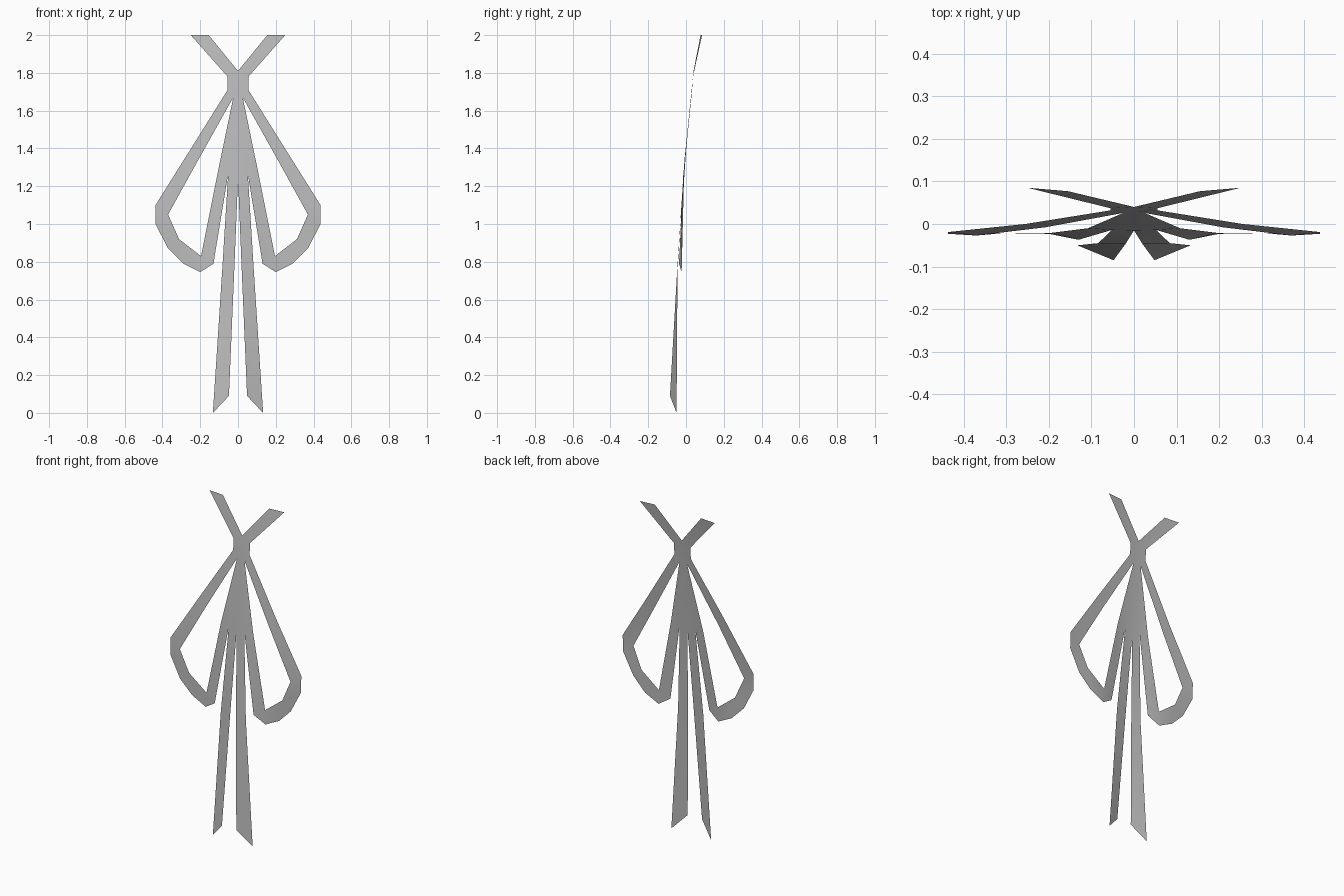
import bpy

cube = bpy.data.objects.get("Cube")
if cube:
    bpy.data.objects.remove(cube, do_unlink=True)

ribbon_grey = bpy.data.materials.new("ribbon_grey")
ribbon_grey.use_nodes = True
colour = (0.5, 0.5, 0.5, 1)
ribbon_grey.diffuse_color = colour
ribbon_grey.node_tree.nodes["Principled BSDF"].inputs["Base Color"].default_value = colour

# Named points of one half of the flat bow
P = dict(
    notch_top=(0, 0.04, 1.81), knot_top=(0.055, 0.037, 1.78),
    tip_in=(0.155, 0.077, 2), tip_out=(0.25, 0.085, 2),
    knot_low=(0.055, 0.032, 1.71), knot_mid=(0, 0.026, 1.67), crotch=(0.025, 0.026, 1.67),
    arm_out=(0.255, 0.0, 1.39), arm_in=(0.21, -0.008, 1.34),
    side_top=(0.437, -0.019, 1.1), side_low=(0.437, -0.023, 1.0), side_in=(0.37, -0.027, 1.05),
    curl_out=(0.37, -0.025, 0.87), curl_in=(0.312, -0.022, 0.92),
    base_out=(0.29, -0.022, 0.79), base_low=(0.2, -0.023, 0.745),
    base_in=(0.196, -0.021, 0.83), base_end=(0.13, -0.037, 0.79),
    body_side=(0.108, -0.01, 1.27), split=(0.052, -0.014, 1.265), notch_low=(0, -0.015, 1.24),
    tail_mid_in=(0.02, -0.047, 0.75), tail_mid_out=(0.084, -0.045, 0.75),
    tail_in=(0.048, -0.085, 0.09), tail_out=(0.133, -0.05, 0.0),
)

# Faces of each part, listed by point names
PARTS = {
    "knot": ["notch_top knot_mid crotch knot_low knot_top"],
    "upper_ends": ["notch_top knot_top tip_out tip_in"],
    "loops": [
        "knot_low crotch arm_in arm_out",
        "arm_out arm_in side_in side_top",
        "side_top side_in side_low",
        "side_low side_in curl_in curl_out",
        "curl_out curl_in base_out",
        "base_out curl_in base_in base_low",
        "base_low base_in base_end",
        "base_end base_in body_side split",
    ],
    "centre": ["knot_mid notch_low split crotch", "split body_side crotch"],
    "tails": [
        "notch_low tail_mid_in tail_mid_out split",
        "tail_mid_in tail_in tail_out tail_mid_out",
    ],
}

# Gather one half into a single sheet, then mirror it
names = list(P)
faces = [[names.index(n) for n in face.split()] for part in PARTS.values() for face in part]
mesh = bpy.data.meshes.new("ribbon_bow")
mesh.from_pydata(list(P.values()), [], faces)
mesh.materials.append(ribbon_grey)
bow = bpy.data.objects.new("ribbon_bow", mesh)
bpy.context.collection.objects.link(bow)
mirror = bow.modifiers.new("mirror_halves", "MIRROR")
mirror.use_clip = True

# Consistent facing toward the front, smooth ribbon shading
for poly in mesh.polygons:
    if poly.normal.y > 0:
        poly.flip()
mesh.update()
for poly in mesh.polygons:
    poly.use_smooth = True
